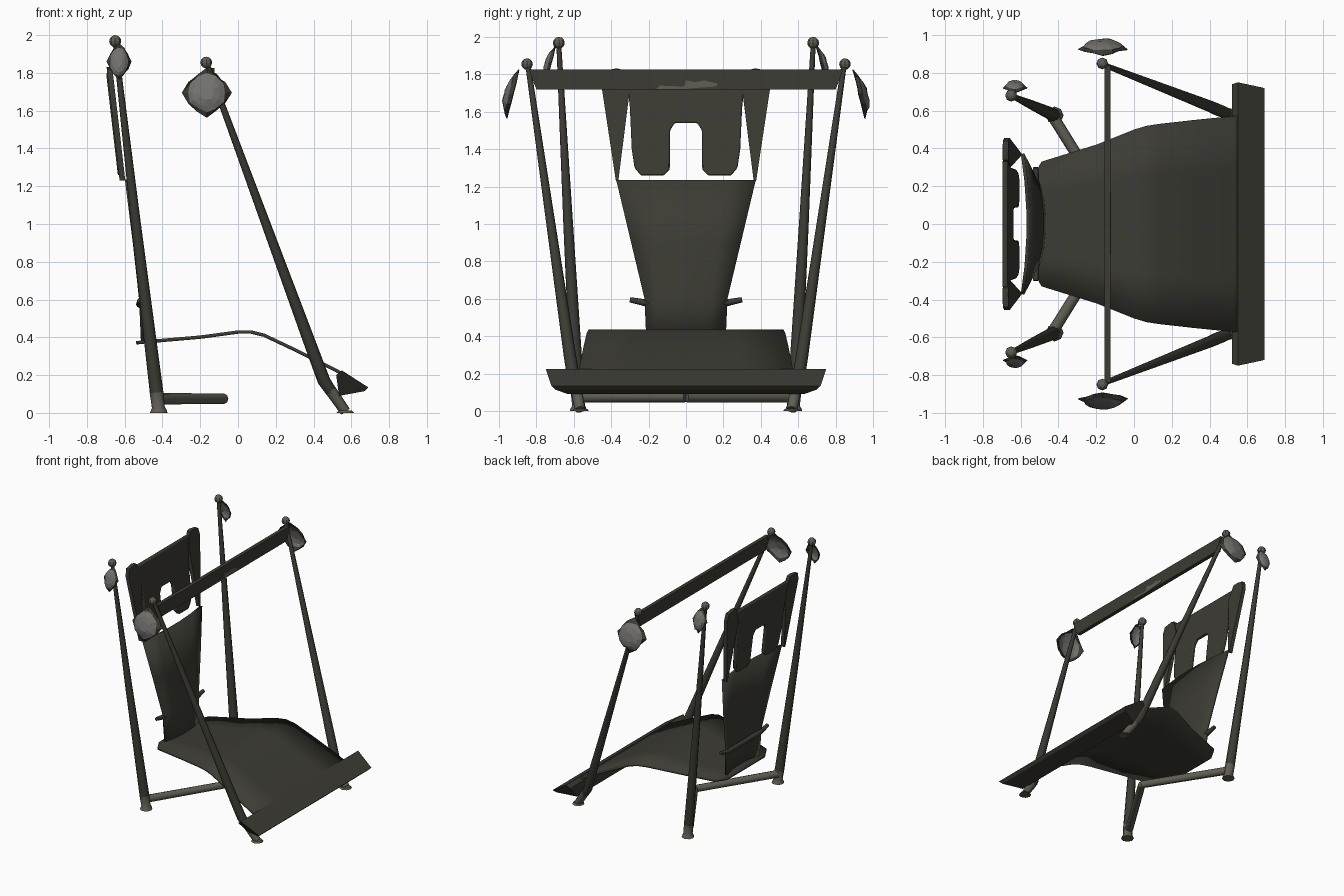
import bpy, bmesh, math, random
from mathutils import Vector

if "Cube" in bpy.data.objects:
    bpy.data.objects.remove(bpy.data.objects["Cube"])
random.seed(4)

def mat(name, c):
    m = bpy.data.materials.new(name)
    m.diffuse_color = (*c, 1)
    m.use_nodes = True
    m.node_tree.nodes["Principled BSDF"].inputs["Base Color"].default_value = m.diffuse_color
    return m

DARK = mat("dark_hide", (0.045, 0.044, 0.034))
WORN = mat("worn_wood", (0.115, 0.11, 0.085))
BONE = mat("grey_bone", (0.17, 0.165, 0.155))

def make(name, verts, faces, mats=(DARK,), ids=None, smooth=35, solid=0, offset=-1, bevel=0):
    me = bpy.data.meshes.new(name)
    me.from_pydata([tuple(v) for v in verts], [], faces)
    bm = bmesh.new()
    bm.from_mesh(me)
    bmesh.ops.recalc_face_normals(bm, faces=bm.faces)
    bm.to_mesh(me)
    bm.free()
    ob = bpy.data.objects.new(name, me)
    bpy.context.collection.objects.link(ob)
    for m in mats:
        me.materials.append(m)
    if ids:
        for p, i in zip(me.polygons, ids):
            p.material_index = i
    if solid:
        md = ob.modifiers.new("thickness", 'SOLIDIFY')
        md.thickness, md.offset = solid, offset
    if bevel:
        md = ob.modifiers.new("soft_edge", 'BEVEL')
        md.width, md.segments = bevel, 2
    if smooth:
        bpy.ops.object.select_all(action='DESELECT')
        ob.select_set(True)
        bpy.context.view_layer.objects.active = ob
        bpy.ops.object.shade_smooth_by_angle(angle=math.radians(smooth))
    return ob

def tube(name, pts, radii, material=DARK, n=8):
    pts = [Vector(p) for p in pts]
    verts, faces = [], []
    for i, p in enumerate(pts):
        t = (pts[min(i + 1, len(pts) - 1)] - pts[max(i - 1, 0)]).normalized()
        ref = Vector((1, 0, 0)) if abs(t.z) > 0.7 else Vector((0, 0, 1))
        u = (ref - t * ref.dot(t)).normalized()
        w = t.cross(u)
        for k in range(n):
            a = 2 * math.pi * k / n
            verts.append(p + (u * math.cos(a) + w * math.sin(a)) * radii[i])
    for i in range(len(pts) - 1):
        for k in range(n):
            a, b = i * n + k, i * n + (k + 1) % n
            faces.append((a, b, b + n, a + n))
    faces += [tuple(range(n)), tuple(range(len(verts) - n, len(verts)))]
    return make(name, verts, faces, (material,), smooth=50)

def knob(name, loc, r):
    bm = bmesh.new()
    bmesh.ops.create_uvsphere(bm, u_segments=8, v_segments=6, radius=r)
    me = bpy.data.meshes.new(name)
    bm.to_mesh(me)
    bm.free()
    me.materials.append(WORN)
    ob = bpy.data.objects.new(name, me)
    ob.location = loc
    bpy.context.collection.objects.link(ob)

def loft(name, rows, **kw):
    n = len(rows[0])
    faces = [(i * n + k, i * n + k + 1, (i + 1) * n + k + 1, (i + 1) * n + k)
             for i in range(len(rows) - 1) for k in range(n - 1)]
    return make(name, [v for r in rows for v in r], faces, **kw)

def plate(name, outline, thick, place, **kw):
    # extrude a (y, z) outline along x, place(z) gives the slanted x
    n = len(outline)
    verts = [(place(z) + d, y, z) for d in (-thick / 2, thick / 2) for y, z in outline]
    faces = [tuple(range(n)), tuple(range(n, 2 * n))]
    faces += [(k, (k + 1) % n, n + (k + 1) % n, n + k) for k in range(n)]
    return make(name, verts, faces, **kw)

def trophy(name, c, sx, sz, depth, tilt, side):
    # jagged bone shell facing outward
    n = 12
    verts, faces, ids = [], [], []
    rings = [(0.3, 1.0), (0.6, 0.6), (0.8, 0.0), (1.0, -0.7)]
    for j, (r, d) in enumerate(rings):
        for k in range(n):
            a = 2 * math.pi * k / n
            rr = r * random.uniform(0.92, 1.06)
            if j == 3:
                rr = 1.06 if k % 3 == 0 else random.uniform(0.78, 0.92)
            z = math.sin(a) * rr * sz
            y = d * depth - z * tilt + random.uniform(-1, 1) * 0.1 * depth
            verts.append((c[0] + math.cos(a) * rr * sx, side * (c[1] + y), c[2] + z))
    faces.append(tuple(range(n)))
    ids.append(0)
    for j in range(3):
        for k in range(n):
            a, b = j * n + k, j * n + (k + 1) % n
            faces.append((a, b, b + n, a + n))
            ids.append(1 if j == 2 else 0)
    make(name, verts, faces, (BONE, DARK), ids, smooth=0, solid=0.006)

# poles, feet, knobs, trophies and base braces on both sides
for s, tag in ((1, "left"), (-1, "right")):
    tube("back_pole_" + tag, [(-0.43, s * .58, .1), (-0.54, s * .63, 1.0), (-0.65, s * .68, 1.96)],
         [.036, .026, .013])
    tube("back_foot_" + tag, [(-.42, s * .575, 0), (-.42, s * .575, .014), (-.422, s * .575, .03), (-.431, s * .58, .11)],
         [.047, .042, .034, .037], WORN)
    tube("front_pole_" + tag, [(.495, s * .585, .11), (.455, s * .6, .17), (.41, s * .62, .29), (-.165, s * .845, 1.85)],
         [.03, .034, .033, .014])
    tube("front_foot_" + tag, [(.568, s * .565, 0), (.568, s * .565, .012)], [.046, .036], WORN)
    tube("front_foot_post_" + tag, [(.568, s * .567, .008), (.49, s * .587, .12)], [.028, .031], WORN)
    tube("base_brace_" + tag, [(-.43, s * .57, .075), (-.075, 0, .075)], [.03, .028], WORN)
    knob("back_knob_" + tag, (-.65, s * .68, 1.968), .032)
    knob("front_knob_" + tag, (-.168, s * .85, 1.855), .031)
    trophy("back_trophy_" + tag, (-.63, .735, 1.86), .062, .092, .02, .25, s)
    trophy("front_trophy_" + tag, (-.165, .945, 1.695), .125, .125, .027, .25, s)

# front crossbar with a worn patch
plate("crossbar", [(-.84, 1.825), (.84, 1.825), (.80, 1.72), (-.80, 1.72)], .03, lambda z: -.14, smooth=0)
plate("crossbar_worn_patch", [(-.16, 1.722), (0, 1.722), (.06, 1.728), (.16, 1.735), (.17, 1.75),
      (.1, 1.768), (.05, 1.758), (0, 1.77), (-.01, 1.735), (-.14, 1.74)], .004, lambda z: -.124,
      mats=(WORN,), smooth=0)

# seat: narrow at the rear, bending down to the front edge
seat = [(-.54, .38, .24), (-.49, .385, .33), (-.2, .41, .42), (0, .437, .5), (.07, .437, .52),
        (.14, .42, .53), (.32, .335, .55), (.52, .235, .57), (.68, .14, .58)]
for z0, part in ((0, "seat"),):
    rows = [[(x, w * t, z + z0) for t in (-1, -.5, 0, .5, 1)] for x, z, w in seat]
    loft(part, rows, solid=.018, offset=-1, smooth=40)

# wide wedge-shaped front lip
lip = []
for s in (-1, 1):
    lip += [(.55, s * .75, .225), (.69, s * .72, .135), (.67, s * .70, .115), (.535, s * .63, .09), (.52, s * .74, .2)]
make("seat_front_lip", lip, [(0, 1, 2, 3, 4), (5, 6, 7, 8, 9)] +
     [(k, (k + 1) % 5, 5 + (k + 1) % 5, 5 + k) for k in range(5)], smooth=20)

# lower backrest, bulging forward in the middle
back = [(.37, -.505, .21), (.6, -.515, .22), (.9, -.548, .292), (1.235, -.59, .372)]
rows = [[(x + .03 * (1 - t * t), w * t, z) for t in (-1, -.6, -.2, .2, .6, 1)] for z, x, w in back]
loft("lower_backrest", rows, solid=.018, offset=0, smooth=40)
tube("backrest_rail", [(-.52, -.3, .595), (-.52, -.2, .575), (-.52, .2, .575), (-.52, .3, .595)],
     [.014, .02, .02, .014])

# upper backrest: arched panel with two legs, flanked by pointed horns
slant = lambda z: -.62 - (z - 1.25) * .115
half = [(.34, 1.80), (.31, 1.72), (.30, 1.62), (.29, 1.4), (.275, 1.3), (.24, 1.258), (.12, 1.258),
        (.087, 1.29), (.085, 1.5), (.06, 1.54)]
plate("upper_backrest", half + [(-y, z) for y, z in reversed(half)], .03, slant, bevel=.008)
for s, tag in ((1, "left"), (-1, "right")):
    horn = [(s * .30, 1.72), (s * .34, 1.825), (s * .37, 1.832), (s * .44, 1.82), (s * .455, 1.76), (s * .375, 1.23),
            (s * .362, 1.23)]
    plate("backrest_horn_" + tag, horn, .03, lambda z: slant(z) + .006, smooth=30)
